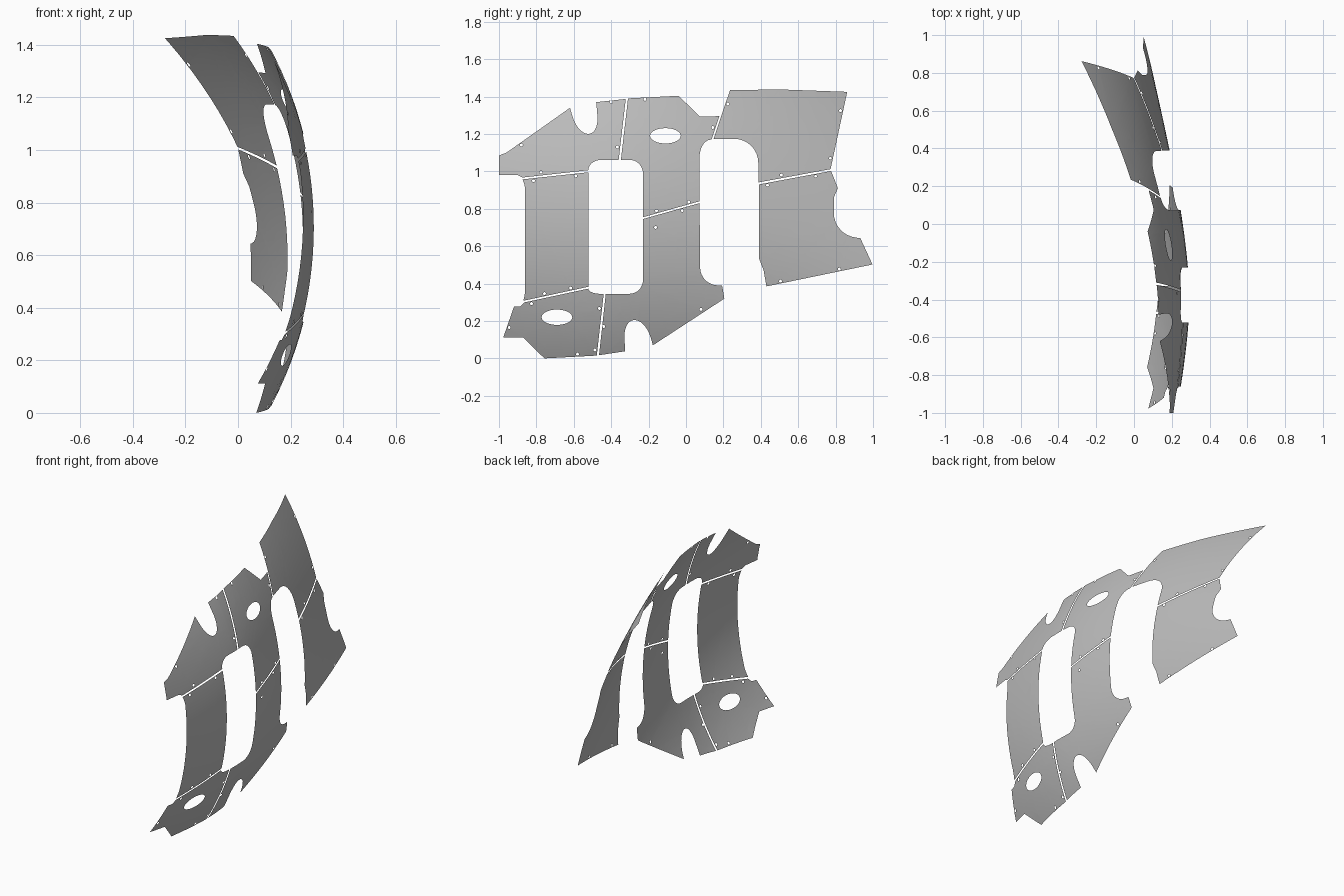
import bpy
import bmesh
import math
from mathutils import Vector

cube = bpy.data.objects.get("Cube")
if cube:
    bpy.data.objects.remove(cube, do_unlink=True)

# One bare metal colour for every panel
metal = bpy.data.materials.new("plain grey metal")
metal.use_nodes = True
GREY = (0.5, 0.5, 0.5, 1.0)
metal.diffuse_color = GREY
metal.node_tree.nodes["Principled BSDF"].inputs["Base Color"].default_value = GREY

RIVET = 0.008
STEP = 0.05


def sheet_x(y, z):
    """Depth of the shared curved sheet: an arc in z, bowed and twisted along y."""
    dy, dz = y + 0.395, z - 0.703
    arc = 1.45 - math.sqrt(1.45 ** 2 - dz ** 2)
    return 0.294 - arc - 0.163 * abs(dy) ** 1.63 - 0.125 * dy * abs(dy) * dz


def rounded(points):
    """Turn (y, z) or (y, z, radius) corners into an outline with soft corners."""
    result = []
    for i, point in enumerate(points):
        corner = Vector(point[:2])
        if len(point) == 2:
            result.append(corner)
            continue
        ends = []
        for other in (points[i - 1], points[(i + 1) % len(points)]):
            side = Vector(other[:2]) - corner
            # two neighbouring soft corners share the edge between them
            limit = 0.49 if len(other) == 3 else 0.98
            ends.append(corner + side.normalized() * min(point[2], side.length * limit))
        for k in range(9):
            t = k / 8
            soft = ends[0] * (1 - t) ** 2 + corner * 2 * t * (1 - t) + ends[1] * t ** 2
            round_off = corner + (ends[0] - corner) * (1 - math.sin(t * math.pi / 2)) \
                + (ends[1] - corner) * (1 - math.cos(t * math.pi / 2))
            result.append(soft.lerp(round_off, 0.8))
    return result


def ellipse(y, z, ry, rz, count):
    angles = [2 * math.pi * k / count for k in range(count)]
    return [Vector((y + ry * math.cos(a), z + rz * math.sin(a))) for a in angles]


def add_loop(bm, outline):
    verts = [bm.verts.new((0, p.x, p.y)) for p in outline]
    return [bm.edges.new((verts[i - 1], verts[i])) for i in range(len(verts))]


def panel(name, corners, rivets, opening=None):
    """Fill an outline with its holes, slice it into a grid and bend it onto the sheet."""
    bm = bmesh.new()
    edges = add_loop(bm, rounded(corners))
    for y, z in rivets:
        edges += add_loop(bm, ellipse(y, z, RIVET, RIVET, 10))
    if opening:
        edges += add_loop(bm, ellipse(*opening, 0.082, 0.041, 32))
    bmesh.ops.triangle_fill(bm, use_beauty=True, edges=edges, normal=(1, 0, 0))

    for axis in (1, 2):
        normal = Vector((0, 0, 0))
        normal[axis] = 1
        low = min(v.co[axis] for v in bm.verts)
        high = max(v.co[axis] for v in bm.verts)
        for k in range(math.ceil(low / STEP), math.floor(high / STEP) + 1):
            bmesh.ops.bisect_plane(
                bm, geom=bm.verts[:] + bm.edges[:] + bm.faces[:],
                dist=0.00001, plane_co=normal * (k * STEP), plane_no=normal)

    for v in bm.verts:
        v.co.x = sheet_x(v.co.y, v.co.z)
    for face in bm.faces:
        face.normal_update()
        if face.normal.x < 0:
            face.normal_flip()
        face.smooth = True
    mesh = bpy.data.meshes.new(name)
    bm.to_mesh(mesh)
    bm.free()
    mesh.materials.append(metal)
    obj = bpy.data.objects.new(name, mesh)
    bpy.context.collection.objects.link(obj)
    return obj


# Upper front panel with a rounded notch in its top edge
panel("upper_front_panel",
      [(-1, .98), (-.9, .98), (-.875, .967), (-.522, 1.006), (-.522, 1.062, .075),
       (-.36, 1.062), (-.322, 1.387), (-.48, 1.37), (-.465, 1.2, .1),
       (-.58, 1.2, .1), (-.62, 1.34), (-.96, 1.1), (-1, 1.085)],
      [(-.88, 1.14), (-.4, 1.37), (-.367, 1.13), (-.775, .995), (-.59, 1.012)][:4])

# Upper middle panel running down into the second leg
panel("upper_middle_panel",
      [(-.31, 1.39), (-.348, 1.062), (-.23, 1.062, .075), (-.23, .755), (.072, .84),
       (.072, 1.17, .1), (.137, 1.17), (.178, 1.295), (.075, 1.293), (-.04, 1.404)],
      [(-.22, 1.385), (.143, 1.235), (-.158, .789), (.015, .836)],
      (-.11, 1.19))

# Front leg
panel("front_leg_panel",
      [(-.875, .957), (-.86, .93, .03), (-.86, .34, .03), (-.87, .308),
       (-.522, .383), (-.522, .995)],
      [(-.815, .95), (-.757, .346), (-.617, .376), (-.59, .976)])

# Lower front panel with the oval opening
panel("lower_front_panel",
      [(-.865, .299), (-.885, .278), (-.92, .276), (-.977, .112), (-.87, .112),
       (-.757, 0), (-.477, .015), (-.44, .345), (-.522, .345, .07), (-.522, .373)],
      [(-.826, .293), (-.945, .165), (-.58, .023), (-.463, .267), (-.487, .045)],
      (-.69, .22))

# Lower middle panel with the matching notch in its bottom edge
panel("lower_middle_panel",
      [(-.429, .345), (-.465, .017), (-.325, .038), (-.335, .205, .1),
       (-.215, .205, .1), (-.177, .07), (.18, .303), (.205, .32), (.193, .39),
       (.075, .39, .1), (.075, .6), (.072, .83), (-.23, .745), (-.23, .345, .075)],
      [(-.44, .17), (-.02, .79), (-.163, .7), (.08, .262)])

# Upper rear panel over the arch
panel("upper_rear_panel",
      [(.148, 1.174), (.385, 1.174, .13), (.388, .941), (.773, 1.012),
       (.862, 1.425), (.5, 1.438), (.235, 1.434)],
      [(.224, 1.36), (.826, 1.325), (.772, 1.07), (.51, .98)])

# Lower rear panel with a scooped trailing edge
panel("lower_rear_panel",
      [(.39, .93), (.39, .535), (.415, .47), (.43, .385), (.997, .502), (.932, .643),
       (.79, .66, .12), (.79, .86), (.812, .91), (.776, 1.002)],
      [(.436, .926), (.693, .974), (.82, .477), (.505, .413)])
